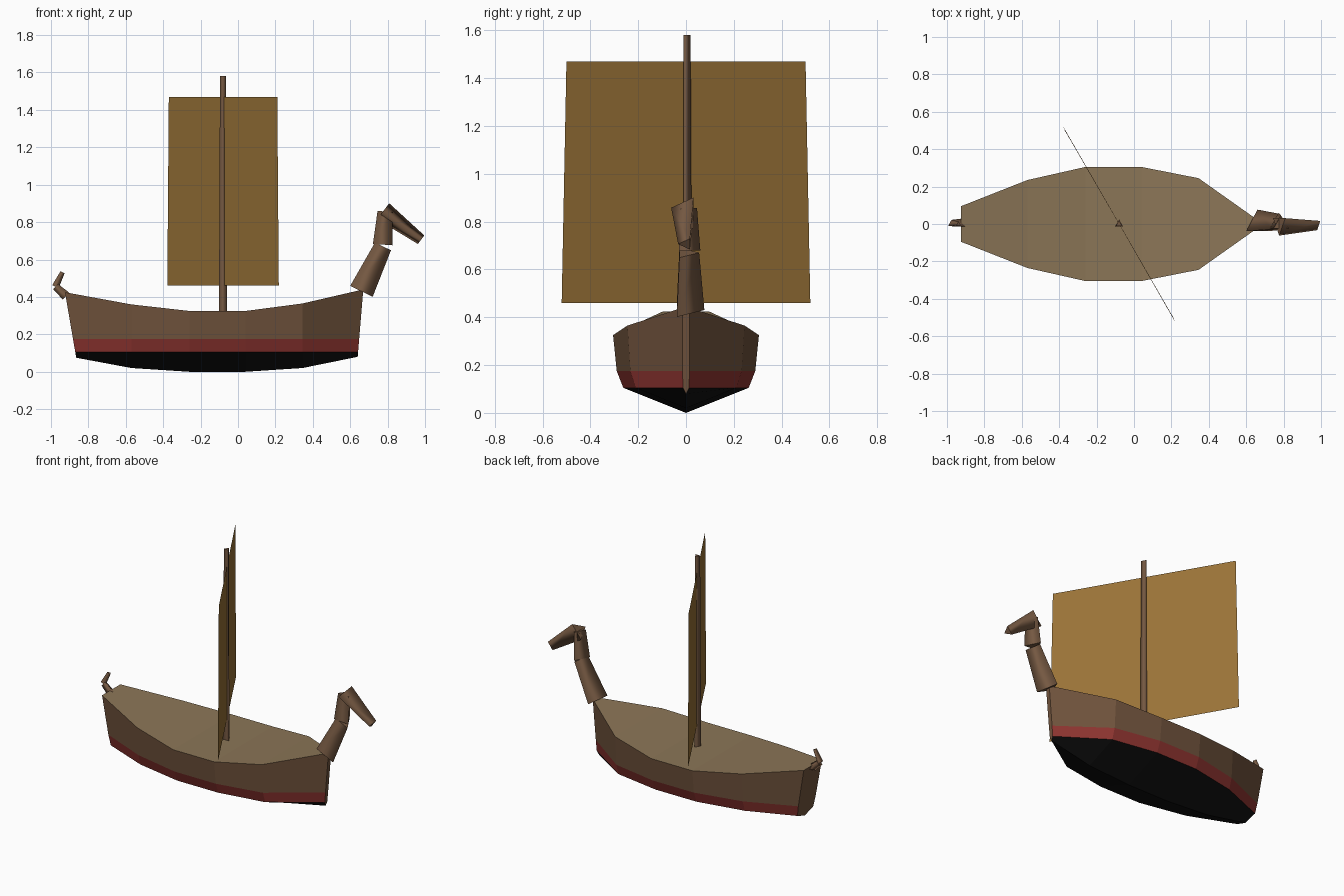
import bpy, bmesh, math
from mathutils import Vector

if "Cube" in bpy.data.objects:
    bpy.data.objects.remove(bpy.data.objects["Cube"])


def material(name, rgb):
    m = bpy.data.materials.new(name)
    m.diffuse_color = (*rgb, 1)
    m.use_nodes = True
    m.node_tree.nodes["Principled BSDF"].inputs["Base Color"].default_value = m.diffuse_color
    return m


brown = material("hull_brown", (0.16, 0.085, 0.045))
red = material("stripe_red", (0.27, 0.035, 0.03))
black = material("bottom_black", (0.006, 0.006, 0.006))
deck_wood = material("deck_wood", (0.26, 0.18, 0.095))
spar_wood = material("spar_wood", (0.18, 0.1, 0.055))
canvas = material("sail_canvas", (0.33, 0.175, 0.04))


def make_object(name, bm, mats):
    bmesh.ops.recalc_face_normals(bm, faces=bm.faces)
    mesh = bpy.data.meshes.new(name)
    bm.to_mesh(mesh)
    bm.free()
    for m in mats:
        mesh.materials.append(m)
    ob = bpy.data.objects.new(name, mesh)
    bpy.context.collection.objects.link(ob)
    return ob


def spar(name, start, end, r1, r2, side=1):
    """Tapered three-sided bar in the xz plane, one edge pointing to side * y."""
    a, b = Vector(start), Vector(end)
    across = (b - a).normalized().cross(Vector((0, 1, 0)))
    bm = bmesh.new()
    rings = []
    for p, r in ((a, r1), (b, r2)):
        ring = []
        for i in range(3):
            t = math.tau * i / 3
            ring.append(bm.verts.new(p + Vector((0, side * r * math.cos(t), 0))
                                     + across * r * math.sin(t)))
        rings.append(ring)
    for i in range(3):
        j = (i + 1) % 3
        f = bm.faces.new((rings[0][i], rings[0][j], rings[1][j], rings[1][i]))
        f.smooth = True
    bm.faces.new(rings[0])
    bm.faces.new(rings[1])
    return make_object(name, bm, [spar_wood])


# Hull stations, stern to bow: x at rail, x at keel, half width, rail z, keel z
stations = [
    (-0.925, -0.865, 0.095, 0.425, 0.075),
    (-0.57, -0.57, 0.235, 0.36, 0.02),
    (-0.26, -0.26, 0.305, 0.325, 0.0),
    (0.04, 0.04, 0.305, 0.325, 0.0),
    (0.345, 0.345, 0.245, 0.365, 0.02),
    (0.67, 0.64, 0.015, 0.44, 0.08),
]
bm = bmesh.new()
sections = []
for xt, xk, w, zt, zk in stations:
    half = [(w, zt), (0.95 * w, 0.175), (0.86 * w, 0.105)]
    pts = half + [(0, zk)] + [(-y, z) for y, z in reversed(half)]
    sections.append([bm.verts.new((xk + (xt - xk) * (z - zk) / (zt - zk), y, z))
                     for y, z in pts])
strip_mats = [0, 1, 2, 2, 1, 0, 3]      # last strip is the deck
for s, t in zip(sections, sections[1:]):
    for i, mat in enumerate(strip_mats):
        j = (i + 1) % 7
        bm.faces.new((s[i], s[j], t[j], t[i])).material_index = mat
bm.faces.new(sections[0])               # transom
bm.faces.new(sections[-1])              # stem
make_object("hull", bm, [brown, red, black, deck_wood])

# Mast
spar("mast", (-0.08, 0, 0.31), (-0.08, 0, 1.58), 0.025, 0.019)

# Sail: flat cloth turned about the mast
bm = bmesh.new()
corners = [(-0.298, 0.52, 0.46), (0.298, -0.52, 0.46),
           (0.29, -0.5, 1.47), (-0.29, 0.5, 1.47)]
bm.faces.new([bm.verts.new((x - 0.08, y, z)) for x, y, z in corners])
make_object("sail", bm, [canvas])

# Figurehead at the bow
spar("neck_lower", (0.66, 0, 0.43), (0.775, 0, 0.67), 0.077, 0.055)
spar("neck_upper", (0.773, 0, 0.68), (0.786, 0, 0.857), 0.06, 0.046)
spar("head", (0.776, 0, 0.858), (0.979, 0, 0.706), 0.062, 0.033, -1)

# Curled tail at the stern
spar("tail_lower", (-0.92, 0, 0.405), (-0.975, 0, 0.455), 0.029, 0.022)
spar("tail_upper", (-0.976, 0, 0.455), (-0.938, 0, 0.532), 0.022, 0.014)
